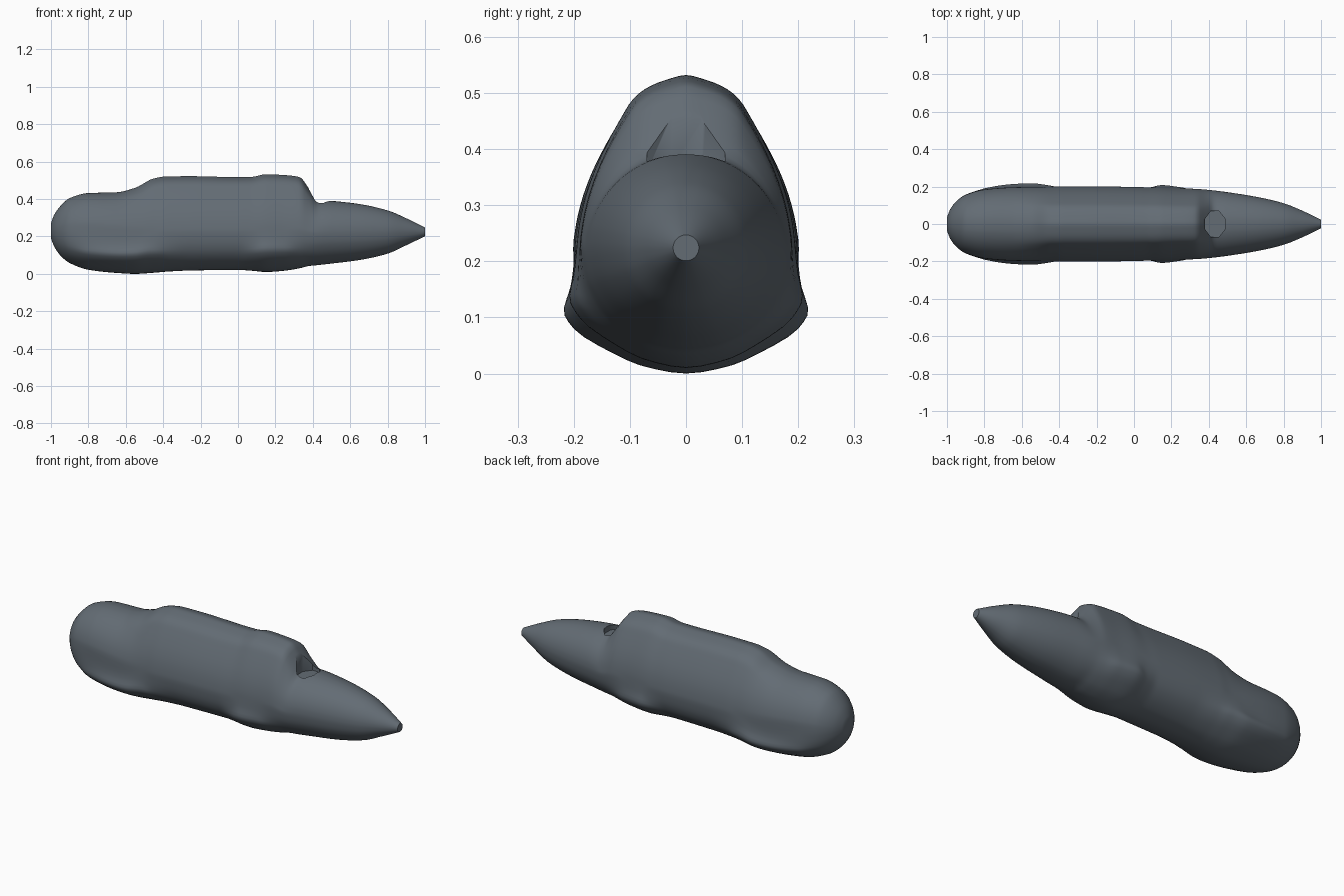
import bpy, bmesh, math
from mathutils import Matrix

if "Cube" in bpy.data.objects:
    bpy.data.objects.remove(bpy.data.objects["Cube"])


def smooth_curve(keys, t):
    """Smooth (Hermite) interpolation through keys of (t, value...)."""
    n = len(keys)
    i = 0
    while i < n - 2 and t > keys[i + 1][0]:
        i += 1

    def slope(j, c):
        if j == 0 or j == n - 1:
            a, b = (keys[0], keys[1]) if j == 0 else (keys[-2], keys[-1])
            return (b[c] - a[c]) / (b[0] - a[0])
        l, m, r = keys[j - 1], keys[j], keys[j + 1]
        s0 = (m[c] - l[c]) / (m[0] - l[0])
        s1 = (r[c] - m[c]) / (r[0] - m[0])
        return 2 * s0 * s1 / (s0 + s1) if s0 * s1 > 0 else 0.0

    a, b = keys[i], keys[i + 1]
    h = b[0] - a[0]
    u = (t - a[0]) / h
    return [(2*u**3 - 3*u*u + 1) * a[c] + (u**3 - 2*u*u + u) * h * slope(i, c)
            + (3*u*u - 2*u**3) * b[c] + (u**3 - u*u) * h * slope(i + 1, c)
            for c in range(1, len(a))]


# Stations: x, bottom z, top z, half width, fender amount, canopy amount
STATIONS = [
    (-1.00, .190, .270, .035, 0, 0), (-.985, .150, .312, .075, 0, 0),
    (-.95, .098, .362, .122, .1, 0), (-.90, .058, .405, .157, .3, 0),
    (-.80, .022, .432, .186, .7, 0), (-.65, .005, .436, .198, .95, .1),
    (-.55, .000, .460, .200, 1, .4), (-.45, .006, .510, .199, .75, .9),
    (-.38, .012, .521, .201, .4, 1), (-.25, .018, .522, .201, .15, 1),
    (.00, .021, .517, .198, .15, 1), (.07, .017, .518, .196, .45, 1),
    (.15, .010, .532, .195, .9, 1), (.25, .017, .528, .190, .75, 1),
    (.33, .030, .517, .188, .3, 1), (.38, .042, .455, .184, .1, .7),
    (.43, .047, .394, .179, 0, .1), (.50, .055, .390, .170, 0, 0),
    (.65, .074, .373, .146, 0, 0), (.80, .108, .339, .111, 0, 0),
    (.90, .153, .297, .071, 0, 0), (1.00, .201, .247, .023, 0, 0)]

# Half sections as (y, z) fractions: flared underside, tapering canopy
FENDER = [(0, 0), (.37, .027), (.70, .09), (1.0, .175), (1.09, .245),
          (1.03, .33), (1.0, .41)]
CANOPY = [(1.0, .41), (.98, .48), (.93, .57), (.84, .67), (.73, .76),
          (.60, .85), (.48, .92), (.34, .96), (.17, .985), (0, 1)]


def half_section(x, count=40):
    zb, zt, w, f, k = smooth_curve(STATIONS, x)
    m = .5 - .09 * k
    keys = []
    for i in range(16):
        if i <= 6:
            a = i / 6 * math.pi / 2
            ell, prof, mix = (math.sin(a), m - m * math.cos(a)), FENDER[i], f
        else:
            a = (i - 6) / 9 * math.pi / 2
            ell, prof, mix = (math.cos(a), m + (1 - m) * math.sin(a)), CANOPY[i - 6], k
        y = ell[0] + (prof[0] - ell[0]) * mix
        s = ell[1] + (prof[1] - ell[1]) * mix
        keys.append((i, w * y, zb + (zt - zb) * s))
    # mirrored end keys keep the keel and the spine rounded
    keys = [(-1, -keys[1][1], keys[1][2])] + keys + [(16, -keys[14][1], keys[14][2])]
    return [smooth_curve(keys, 15 * j / count) for j in range(count + 1)]


# Lofted streamlined hull
bm = bmesh.new()
xs = [-1, -.995, -.985, -.97] + [-.95 + .015 * i for i in range(130)] + [1.0]
rings = []
for x in xs:
    half = half_section(x)
    loop = half + [(-y, z) for y, z in half[-2:0:-1]]
    rings.append([bm.verts.new((x, y, z)) for y, z in loop])
for a, b in zip(rings, rings[1:]):
    for j in range(len(a)):
        n = (j + 1) % len(a)
        bm.faces.new((a[j], a[n], b[n], b[j]))
bm.faces.new(rings[0])
bm.faces.new(rings[-1])
bmesh.ops.recalc_face_normals(bm, faces=bm.faces)
mesh = bpy.data.meshes.new("streamlined_hull")
bm.to_mesh(mesh)
bm.free()
hull = bpy.data.objects.new("streamlined_hull", mesh)
bpy.context.collection.objects.link(hull)

# Dark slate paint
paint = bpy.data.materials.new("dark_slate")
paint.diffuse_color = (.125, .15, .175, 1)
paint.use_nodes = True
paint.node_tree.nodes["Principled BSDF"].inputs["Base Color"].default_value = paint.diffuse_color
mesh.materials.append(paint)

# Octagonal recess at the foot of the windscreen
bpy.ops.mesh.primitive_cylinder_add(vertices=8, radius=1, depth=.3, location=(.433, 0, .51))
cutter = bpy.context.object
cutter.name = "recess_cutter"
cutter.hide_render = True
cutter.data.materials.append(paint)
cutter.data.transform(Matrix.Rotation(math.pi / 8, 4, 'Z'))
cutter.data.transform(Matrix.Diagonal((.057, .075, 1, 1)))

cut = hull.modifiers.new("recess", 'BOOLEAN')
cut.operation = 'DIFFERENCE'
cut.solver = 'EXACT'
cut.object = cutter
bpy.ops.object.select_all(action='DESELECT')
hull.select_set(True)
bpy.context.view_layer.objects.active = hull
bpy.ops.object.modifier_apply(modifier=cut.name)
bpy.data.objects.remove(cutter, do_unlink=True)
bpy.ops.object.shade_smooth_by_angle(angle=math.radians(40))
